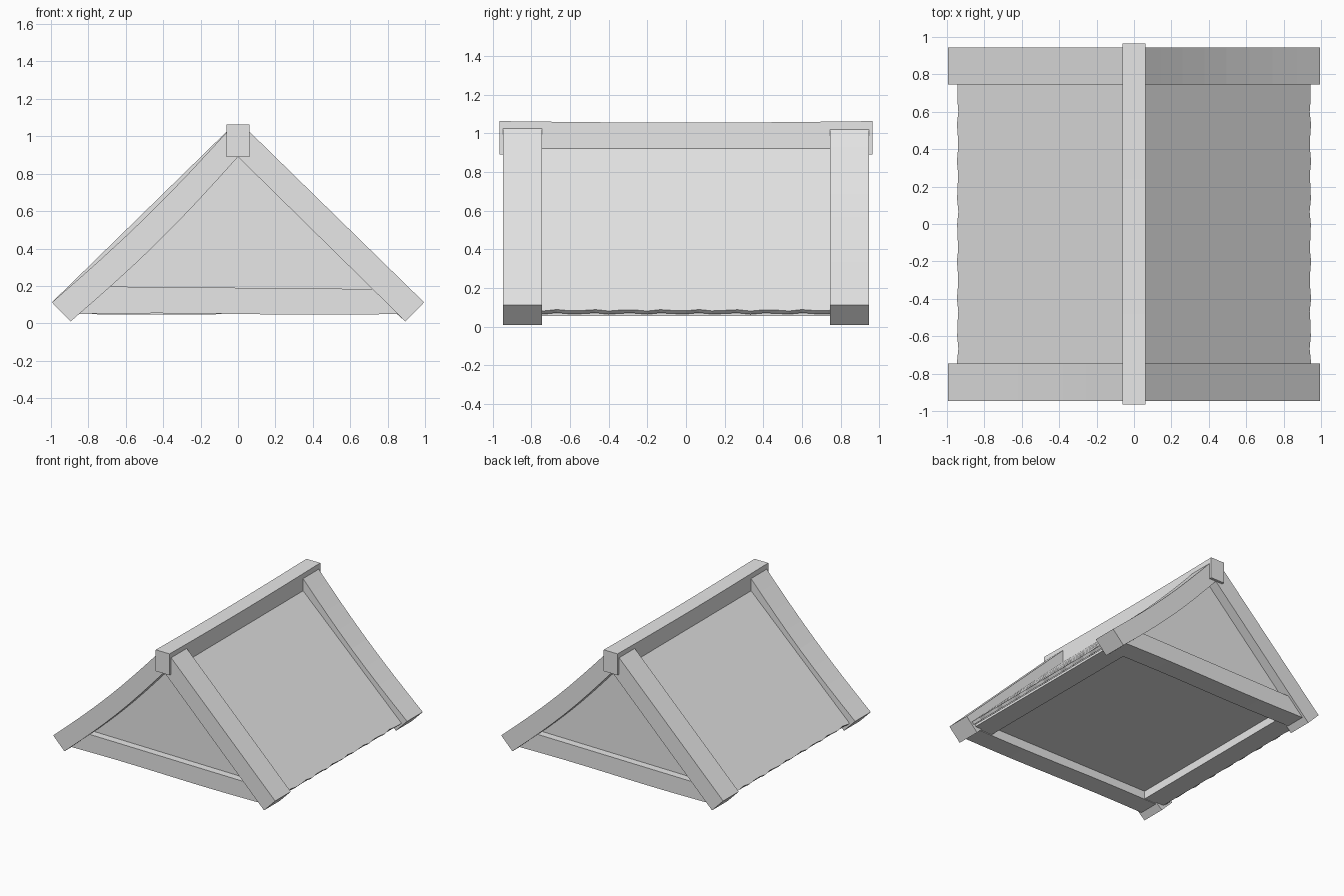
import bpy
import bmesh
import math

if "Cube" in bpy.data.objects:
    bpy.data.objects.remove(bpy.data.objects["Cube"])

grey = bpy.data.materials.new("plain_grey")
grey.diffuse_color = (0.8, 0.8, 0.8, 1)
grey.use_nodes = True
grey.node_tree.nodes["Principled BSDF"].inputs["Base Color"].default_value = grey.diffuse_color


def loft(name, sections):
    """Join a row of equal cross-sections into a closed solid."""
    bm = bmesh.new()
    rings = [[bm.verts.new(p) for p in s] for s in sections]
    n = len(rings[0])
    for a, b in zip(rings, rings[1:]):
        for i in range(n):
            j = (i + 1) % n
            bm.faces.new((a[i], a[j], b[j], b[i]))
    bm.faces.new(rings[0])
    bm.faces.new(rings[-1])
    bmesh.ops.recalc_face_normals(bm, faces=bm.faces)
    mesh = bpy.data.meshes.new(name)
    bm.to_mesh(mesh)
    bm.free()
    mesh.materials.append(grey)
    obj = bpy.data.objects.new(name, mesh)
    bpy.context.collection.objects.link(obj)
    return obj


def box(name, x0, x1, y0, y1, z0, z1):
    return loft(name, [[(x, y0, z0), (x, y1, z0), (x, y1, z1), (x, y0, z1)]
                       for x in (x0, x1)])


def bow(t):
    return math.sin(math.pi * t)


STEPS = 8
ts = [i / STEPS for i in range(STEPS + 1)]

# Ridge beam, sagging very slightly in the middle
loft("ridge_beam", [[(x, -0.965 + 1.93 * t, z - 0.008 * bow(t))
                     for x, z in ((-0.062, 0.89), (0.062, 0.89),
                                  (0.062, 1.063), (-0.062, 1.063))]
                    for t in ts])


# Rafters: two opposite ones are bowed inwards
def rafter(name, sx, sy, sag):
    rings = []
    for t in ts:
        d = sag * bow(t) * 0.7
        ox, oz = 0.03 + 0.965 * t - d, 1.055 - 0.943 * t - d
        ix, iz = 0.0 + 0.895 * t - d, 0.89 - 0.88 * t - d
        rings.append([(sx * ox, sy * 0.745, oz), (sx * ox, sy * 0.945, oz),
                      (sx * ix, sy * 0.945, iz), (sx * ix, sy * 0.745, iz)])
    loft(name, rings)


for sx, side in ((-1, "left"), (1, "right")):
    for sy, end in ((-1, "front"), (1, "back")):
        rafter(f"{end}_{side}_rafter", sx, sy, 0.025 if sx == sy else 0.0)

    # Roof slope with a faintly uneven eave
    rings = []
    for i in range(25):
        y = -0.8 + 1.6 * i / 24
        w = 0.004 * math.sin(i * 2.3)
        rings.append([(sx * 0.0, y, 0.98), (sx * (0.943 + w), y, 0.085 - w),
                      (sx * (0.925 + w), y, 0.068 - w), (sx * 0.0, y, 0.945)])
    loft(f"{side}_roof_slope", rings)

    # Side plate of the base frame, chamfered under the slope
    loft(f"{side}_base_plate",
         [[(sx * x, y, z) for x, z in ((0.74, 0.055), (0.91, 0.055),
                                      (0.91, 0.075), (0.80, 0.18), (0.74, 0.18))]
          for y in (-0.8, 0.8)])

for sy, end in ((-1, "front"), (1, "back")):
    # Tie beam across the gable, with sloped ends and a slight bend
    rings = []
    for t in ts:
        u = 2 * t - 1
        top = 0.19 - 0.007 * u * -sy
        bottom = 0.05 - 0.004 * math.sin(math.pi * u) * -sy
        rings.append([(0.87 * u, sy * 0.925, bottom), (0.87 * u, sy * 0.76, bottom),
                      (0.75 * u, sy * 0.76, top), (0.75 * u, sy * 0.925, top)])
    loft(f"{end}_tie_beam", rings)

    # Gable wall set behind the rafters
    loft(f"{end}_gable_wall", [[(-0.85, sy * y, 0.1), (0.85, sy * y, 0.1),
                                (0, sy * y, 0.94)] for y in (0.82, 0.865)])

# Recessed floor panel inside the base frame
box("floor_panel", -0.8, 0.8, -0.82, 0.82, 0.12, 0.15)
